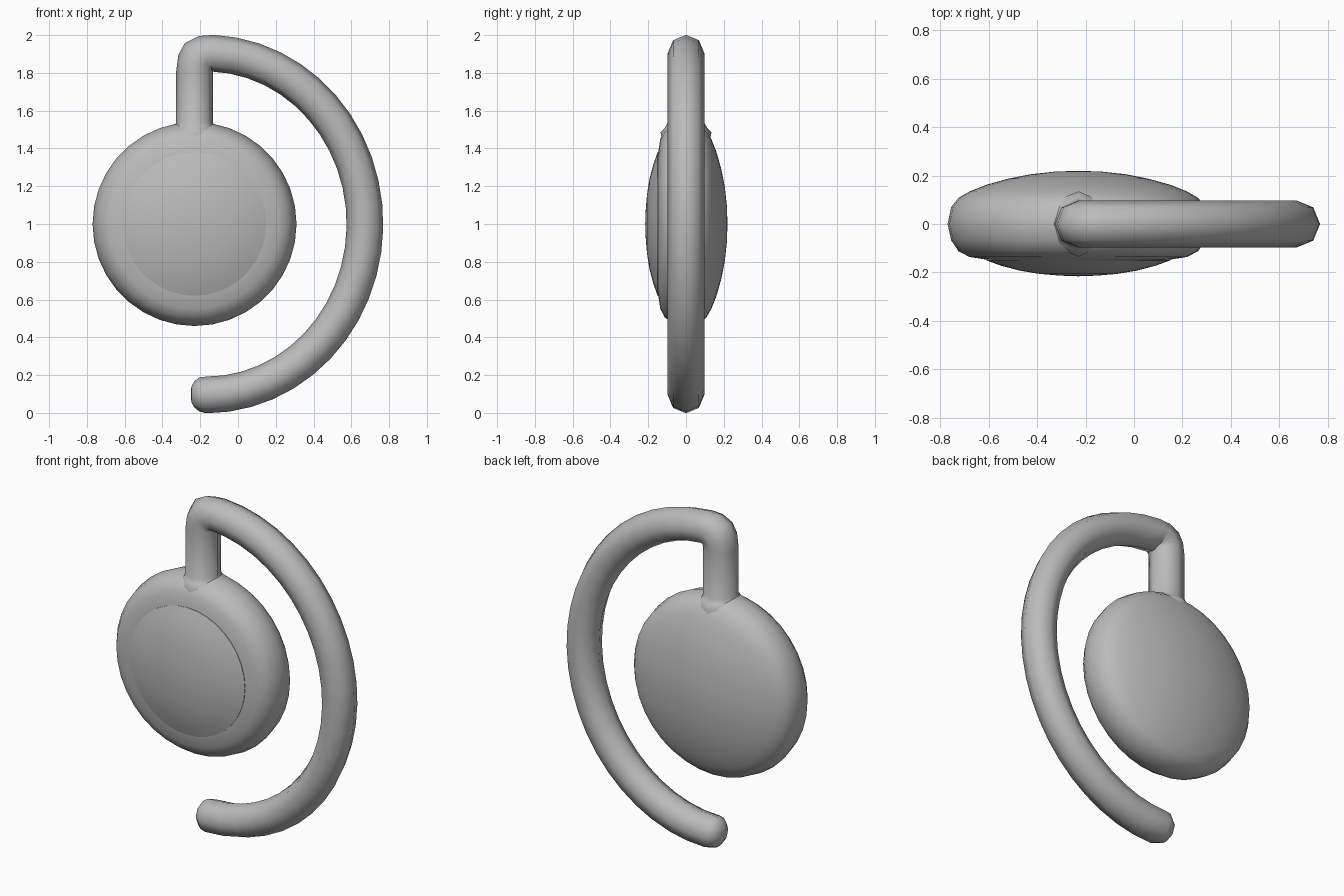
import bpy, bmesh, math
from mathutils import Vector

if "Cube" in bpy.data.objects:
    bpy.data.objects.remove(bpy.data.objects["Cube"])

grey = bpy.data.materials.new("soft grey")
grey.diffuse_color = (0.5, 0.5, 0.5, 1)
grey.use_nodes = True
grey.node_tree.nodes["Principled BSDF"].inputs["Base Color"].default_value = grey.diffuse_color


def finish(name, bm, angle):
    bmesh.ops.remove_doubles(bm, verts=bm.verts, dist=0.0005)
    bmesh.ops.recalc_face_normals(bm, faces=bm.faces)
    mesh = bpy.data.meshes.new(name)
    bm.to_mesh(mesh)
    bm.free()
    mesh.materials.append(grey)
    obj = bpy.data.objects.new(name, mesh)
    bpy.context.collection.objects.link(obj)
    bpy.ops.object.select_all(action='DESELECT')
    obj.select_set(True)
    bpy.context.view_layer.objects.active = obj
    bpy.ops.object.shade_smooth_by_angle(angle=math.radians(angle))
    return obj


def skin(bm, rings, closed_ends=False):
    """Bridge consecutive rings of equal vertex count."""
    loops = [[bm.verts.new(p) for p in ring] for ring in rings]
    n = len(loops[0])
    for a, b in zip(loops, loops[1:]):
        for i in range(n):
            j = (i + 1) % n
            bm.faces.new((a[i], a[j], b[j], b[i]))
    if closed_ends:
        bm.faces.new(loops[0])
        bm.faces.new(loops[-1])


def lathe(name, profile, angle, sides=36):
    """Revolve (radius, y) pairs about the earpiece axis."""
    bm = bmesh.new()
    rings = []
    for r, y in profile:
        rings.append([Vector((-0.23 + r * math.cos(math.tau * i / sides), y,
                              1.0 + r * math.sin(math.tau * i / sides)))
                      for i in range(sides)])
    skin(bm, rings)
    return finish(name, bm, angle)


# Round earpiece body, with a domed back
lathe("earpiece_body", [
    (0.38, -0.147), (0.45, -0.136), (0.495, -0.112), (0.525, -0.068),
    (0.54, 0.0), (0.525, 0.07), (0.495, 0.108), (0.45, 0.134), (0.38, 0.162),
    (0.29, 0.187), (0.2, 0.205), (0.1, 0.216), (0, 0.22)], 50)

# Shallow dome on the front, set into the body
lathe("front_dome", [
    (0.38, -0.13), (0.38, -0.15), (0.32, -0.172), (0.24, -0.193),
    (0.16, -0.206), (0.08, -0.213), (0, -0.216)], 30)

# Ear hook: one octagonal tube made of stem, elbow, arc and rounded tip
R = 0.097


def section(centre, out, r_out=R, r_y=R):
    """Octagon in the plane of the outward direction and y."""
    return [centre + out * (r_out * math.cos(math.tau * i / 8))
            + Vector((0, r_y * math.sin(math.tau * i / 8), 0)) for i in range(8)]


def direction(a):
    return Vector((math.cos(a), 0, math.sin(a)))


rings = []
left = Vector((-1, 0, 0))
for z, r in ((1.3, R), (1.485, 0.135), (1.51, 0.112), (1.535, R)):
    rings.append(section(Vector((-0.23, 0, z)), left, r, r))

# elbow turns about the inner corner
pivot = Vector((-0.133, 0, 1.81))
for deg, stretch in ((180, 1), (155, 1.04), (135, 1.08), (112, 1.03)):
    d = direction(math.radians(deg))
    rings.append(section(pivot + d * R * stretch, d, R * stretch))

# arc, an ellipse slightly taller than wide
A, B, CX = 0.842, 0.905, -0.17
STEPS = 24
for i in range(STEPS + 1):
    t = math.radians(87.5 - 177.5 * i / STEPS)
    normal = Vector((math.cos(t) / A, 0, math.sin(t) / B)).normalized()
    rings.append(section(Vector((CX + A * math.cos(t), 0, 1 + B * math.sin(t))), normal))

# rounded tip
down = Vector((0, 0, -1))
for dx, r in ((0.035, 0.09), (0.06, 0.07), (0.075, 0.045), (0.08, 0.02)):
    rings.append(section(Vector((CX - dx, 0, 1 - B + 0.003)), down, r, r))

bm = bmesh.new()
skin(bm, rings, closed_ends=True)
finish("ear_hook", bm, 60)
